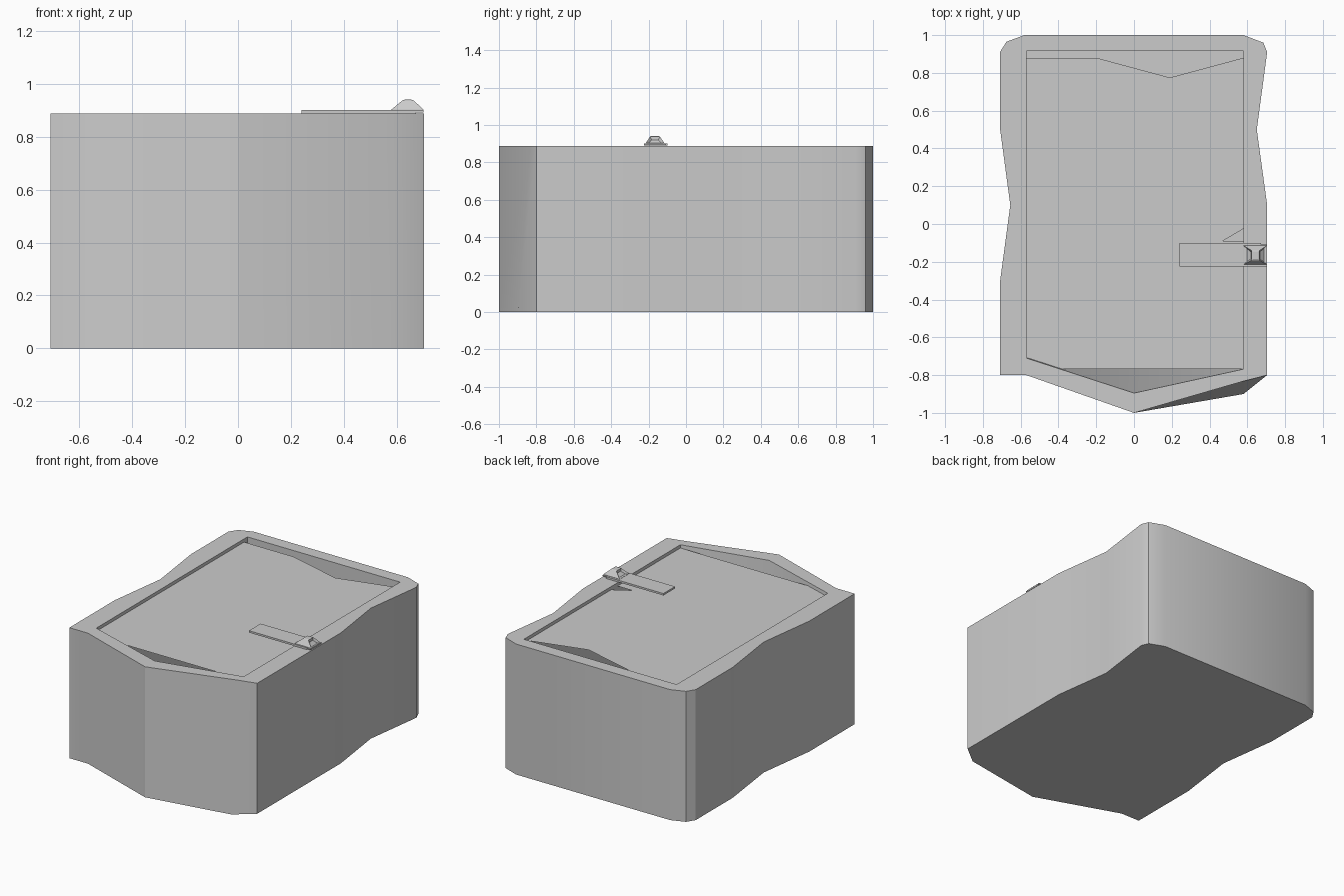
import bpy, bmesh
from mathutils import Vector

if "Cube" in bpy.data.objects:
    bpy.data.objects.remove(bpy.data.objects["Cube"])

H = 0.888


def finish(name, bm, smooth=False):
    bmesh.ops.recalc_face_normals(bm, faces=bm.faces)
    me = bpy.data.meshes.new(name)
    bm.to_mesh(me)
    bm.free()
    ob = bpy.data.objects.new(name, me)
    bpy.context.collection.objects.link(ob)
    if smooth:
        bpy.ops.object.select_all(action='DESELECT')
        ob.select_set(True)
        bpy.context.view_layer.objects.active = ob
        bpy.ops.object.shade_smooth_by_angle(angle=0.55)
    return ob


def ring(bm, pts, z):
    return [bm.verts.new((x, y, z)) for x, y in pts]


def bridge(bm, a, b):
    n = len(a)
    for i in range(n):
        j = (i + 1) % n
        bm.faces.new((a[i], a[j], b[j], b[i]))


def loop_edges(bm, vs):
    return [bm.edges.get((vs[i], vs[i - 1])) for i in range(len(vs))]


# Tub: worn stone block with a cavity
side = [(0.705, -0.8), (0.705, 0.1), (0.65, 0.5), (0.705, 0.91), (0.685, 0.96), (0.58, 1),
        (-0.58, 1), (-0.675, 0.965), (-0.71, 0.91), (-0.71, 0.51), (-0.655, 0.1),
        (-0.71, -0.31), (-0.71, -0.8), (-0.57, -0.8), (0, -1)]
foot = side + [(0.58, -0.9)]
brim = side + [(0.58, -0.832)]
mouth = [(-0.57, -0.71), (0, -0.895), (0.58, -0.768), (0.58, 0.915), (-0.57, 0.915)]
well = [(-0.57, -0.69), (0, -0.76), (0.58, -0.72), (0.58, 0.915), (-0.57, 0.915)]
bm = bmesh.new()
a, b = ring(bm, foot, 0), ring(bm, brim, H)
c, d = ring(bm, mouth, H), ring(bm, well, 0.1)
bridge(bm, a, b)
bridge(bm, c, d)
bm.faces.new(a)
bm.faces.new(d)
bmesh.ops.triangle_fill(bm, use_beauty=True, edges=loop_edges(bm, b) + loop_edges(bm, c))
finish("stone_tub", bm, True)

# Lid sheet just below the rim, with broken edges
lid = [(-0.57, -0.768), (0.58, -0.768), (0.58, -0.09), (0.47, -0.09), (0.58, -0.025),
       (0.58, 0.88), (0.19, 0.775), (-0.2, 0.88), (-0.57, 0.88)]
bm = bmesh.new()
bm.faces.new(ring(bm, lid, H - 0.022))
sheet = finish("lid_sheet", bm)


def box(name, lo, hi):
    lo, hi = Vector(lo), Vector(hi)
    bm = bmesh.new()
    bmesh.ops.create_cube(bm, size=1)
    for v in bm.verts:
        v.co = (lo + hi) / 2 + Vector(p * q for p, q in zip(v.co, hi - lo))
    return finish(name, bm)


# Latch: flat strap, flange and raised staple with slots in both ends
box("latch_strap", (0.24, -0.225, 0.889), (0.673, -0.1, 0.902))
box("latch_flange", (0.66, -0.225, 0.893), (0.703, -0.108, 0.9))
levels = [(0.58, 0.703, -0.215, -0.115, 0.897), (0.58, 0.703, -0.215, -0.115, 0.903),
          (0.622, 0.665, -0.192, -0.14, 0.938), (0.63, 0.657, -0.186, -0.146, 0.941)]
bm = bmesh.new()
rings = [ring(bm, [(x0, y0), (x1, y0), (x1, y1), (x0, y1)], z) for x0, x1, y0, y1, z in levels]
for lo, hi in zip(rings, rings[1:]):
    bridge(bm, lo, hi)
bm.faces.new(rings[0])
bm.faces.new(rings[-1])
bmesh.ops.recalc_face_normals(bm, faces=bm.faces)
slots = [f for f in bm.faces if abs(f.normal.x) > 0.4 and 0.91 < f.calc_center_median().z < 0.93]
bmesh.ops.inset_individual(bm, faces=slots, thickness=0.015)
for f in slots:
    bmesh.ops.translate(bm, verts=f.verts[:], vec=f.normal * -0.012)
finish("latch_staple", bm)
